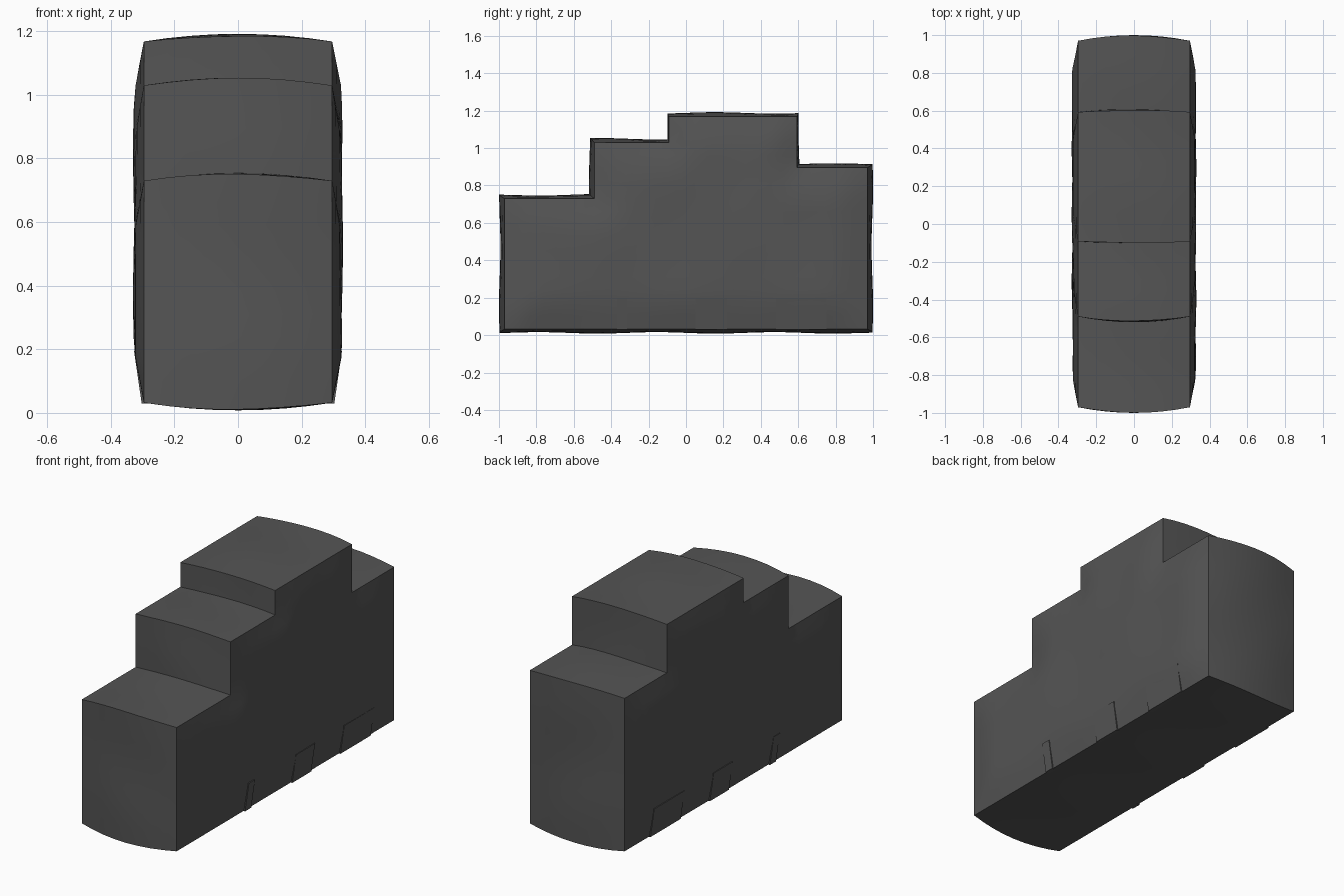
import bpy, bmesh, math
from mathutils import Vector

if "Cube" in bpy.data.objects:
    bpy.data.objects.remove(bpy.data.objects["Cube"])

# Stepped profile: (y start, y end, top height)
STEPS = [(-0.97, -0.49, 0.73), (-0.49, -0.092, 1.03), (-0.092, 0.593, 1.168), (0.593, 0.97, 0.895)]
BASE, HALF = 0.032, 0.296

grey = bpy.data.materials.new("dark_grey")
grey.diffuse_color = (0.09, 0.09, 0.09, 1)
grey.use_nodes = True
grey.node_tree.nodes["Principled BSDF"].inputs["Base Color"].default_value = grey.diffuse_color


def stations(breaks, step):
    out = []
    for a, b in zip(breaks, breaks[1:]):
        n = max(1, round((b - a) / step))
        out += [a + (b - a) * i / n for i in range(n)]
    return out + [breaks[-1]]


def top_at(y):
    return next((t for a, b, t in STEPS if a < y < b), -1)


def profile_distance(y, z):
    # Distance from a point on the side wall to the profile outline
    d = min(z - BASE, y - STEPS[0][0], STEPS[-1][1] - y)
    for a, b, t in STEPS:
        dy = max(a - y, 0, y - b)
        d = min(d, math.hypot(dy, t - z) if z <= t else (dy if dy > 0 else 0))
    return max(d, 0)


def finish(bm, name):
    bmesh.ops.recalc_face_normals(bm, faces=bm.faces)
    me = bpy.data.meshes.new(name)
    bm.to_mesh(me)
    bm.free()
    me.materials.append(grey)
    ob = bpy.data.objects.new(name, me)
    bpy.context.collection.objects.link(ob)
    bpy.ops.object.select_all(action='DESELECT')
    ob.select_set(True)
    bpy.context.view_layer.objects.active = ob
    bpy.ops.object.shade_smooth_by_angle(angle=math.radians(35))


def stepped_body():
    xs = stations([-HALF, 0, HALF], 0.075)
    ys = stations([STEPS[0][0]] + [s[1] for s in STEPS], 0.07)
    zs = stations([BASE] + sorted(s[2] for s in STEPS), 0.07)
    axes = (xs, ys, zs)
    size = [len(a) - 1 for a in axes]

    def solid(c):
        if any(not 0 <= c[i] < size[i] for i in range(3)):
            return False
        y = (ys[c[1]] + ys[c[1] + 1]) / 2
        return (zs[c[2]] + zs[c[2] + 1]) / 2 < top_at(y)

    # Outer quads of the filled cells, remembering each vertex's outward directions
    quads, dirs = [], {}
    for c in ((i, j, k) for i in range(size[0]) for j in range(size[1]) for k in range(size[2])):
        if not solid(c):
            continue
        for ax in range(3):
            for s in (-1, 1):
                n = list(c)
                n[ax] += s
                if solid(n):
                    continue
                u, v = (ax + 1) % 3, (ax + 2) % 3
                quad = []
                for du, dv in ((0, 0), (1, 0), (1, 1), (0, 1)):
                    p = list(c)
                    p[ax] += s > 0
                    p[u] += du
                    p[v] += dv
                    quad.append(tuple(p))
                    dirs.setdefault(tuple(p), set()).add((ax, s))
                quads.append(quad)

    # Gentle outward bulge: walls swell away from the outline, tops and ends bow across x
    bm, verts = bmesh.new(), {}
    for p, ds in dirs.items():
        x, y, z = (axes[i][p[i]] for i in range(3))
        co = Vector((x, y, z))
        bow = 1 - (x / HALF) ** 2
        for ax, s in ds:
            if ax == 0:
                t = min(1, profile_distance(y, z) / 0.16)
                wave = 0.004 * math.sin(9 * y + 2 * s) * math.sin(7 * z + s)
                co.x += s * t * (0.03 + wave)
            else:
                amp = 0.026 if ax == 1 else 0.02
                if y > -0.3 and ax == 1 and s < 0:
                    amp = 0.01
                if 0.5 < y < 0.7 and ax == 1:
                    amp = 0.012
                co[ax] += s * bow * (amp + 0.004 * math.sin(10 * (z if ax == 1 else y) + 4 * x))
        verts[p] = bm.verts.new(co)
    for q in quads:
        bm.faces.new([verts[p] for p in q])
    finish(bm, "stepped_body")


def lower_panel(name, y0, y1):
    # Thin wedge just breaking through the lower side walls
    bm = bmesh.new()
    bmesh.ops.create_cube(bm, size=1)
    for v in bm.verts:
        high = v.co.z > 0
        v.co = Vector((math.copysign(0.327 if high else 0.303, v.co.x),
                       y1 if v.co.y > 0 else y0, 0.195 if high else 0.03))
    finish(bm, name)


stepped_body()
for label, y0, y1 in (("front", -0.37, -0.315), ("middle", 0.05, 0.22), ("rear", 0.48, 0.75)):
    lower_panel(label + "_lower_panel", y0, y1)
